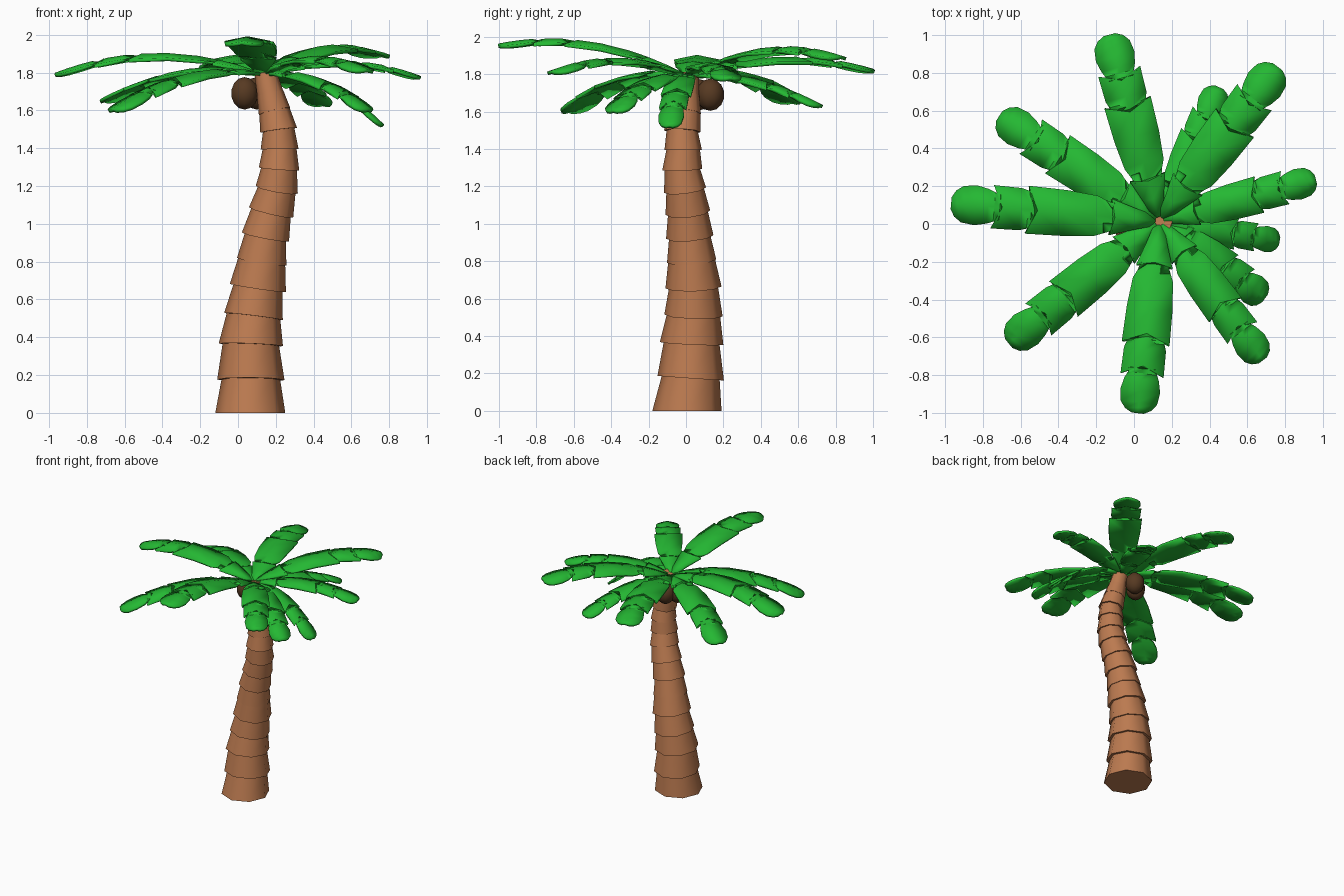
import bpy, math
from mathutils import Vector

if "Cube" in bpy.data.objects:
    bpy.data.objects.remove(bpy.data.objects["Cube"])


def material(name, color):
    m = bpy.data.materials.new(name)
    m.diffuse_color = (*color, 1)
    m.use_nodes = True
    m.node_tree.nodes["Principled BSDF"].inputs["Base Color"].default_value = m.diffuse_color
    return m


bark = material("bark", (0.50, 0.195, 0.08))
leaf = material("leaf", (0.018, 0.48, 0.033))
shell = material("shell", (0.095, 0.042, 0.016))


def make_object(name, verts, faces, mat, angle=40):
    me = bpy.data.meshes.new(name)
    me.from_pydata(verts, [], faces)
    me.materials.append(mat)
    me.shade_smooth()
    me.set_sharp_from_angle(angle=math.radians(angle))
    ob = bpy.data.objects.new(name, me)
    bpy.context.collection.objects.link(ob)
    return ob


# Trunk: stacked tapered rings along a leaning path (x, y, z, bottom radius)
RINGS = [(.065, .005, 0, .185), (.068, .025, .175, .178), (.068, .03, .36, .17),
         (.082, .04, .51, .156), (.105, .04, .66, .15), (.125, .03, .80, .132),
         (.145, .02, .93, .127), (.175, .01, 1.06, .12), (.205, -.005, 1.18, .113),
         (.217, -.02, 1.29, .107), (.22, -.015, 1.395, .1), (.215, -.02, 1.495, .098),
         (.193, -.005, 1.595, .085), (.17, 0, 1.69, .07), (.145, .01, 1.80, .055)]
SIDES = 8
pts = [Vector(r[:3]) for r in RINGS]


def ring(i, radius):
    a, b = pts[max(i - 1, 0)], pts[min(i + 1, len(pts) - 1)]
    up = (b - a).normalized() if i else Vector((0, 0, 1))
    q = Vector((0, 0, 1)).rotation_difference(up)
    angles = [2 * math.pi * k / SIDES for k in range(SIDES)]
    return [pts[i] + q @ Vector((math.cos(t) * radius, math.sin(t) * radius, 0)) for t in angles]


verts, faces = [], []
for i in range(len(RINGS) - 1):
    n, r = len(verts), RINGS[i][3]
    verts += ring(i, r) + ring(i + 1, r * 0.84)
    for k in range(SIDES):
        j = (k + 1) % SIDES
        faces.append((n + k, n + j, n + SIDES + j, n + SIDES + k))
    faces.append(tuple(n + k for k in reversed(range(SIDES))))
    faces.append(tuple(n + SIDES + k for k in range(SIDES)))
make_object("trunk", verts, faces, bark, 50)

# Coconuts hanging behind the trunk top
for i, loc in enumerate([(.10, .13, 1.69), (.035, .06, 1.69)]):
    bpy.ops.mesh.primitive_uv_sphere_add(segments=10, ring_count=7, radius=1, location=loc)
    ob = bpy.context.object
    ob.name = f"coconut_{i + 1}"
    ob.scale = (.075, .075, .086)
    ob.data.materials.append(shell)
    bpy.ops.object.shade_smooth_by_angle(angle=math.radians(50))

# Frond outline: position on rib, position of edge, half width (with torn notches)
OUTLINE = [(0, 0, .025), (.1, .1, .055), (.2, .22, .095), (.205, .205, .07),
           (.3, .29, .105), (.45, .44, .12), (.58, .63, .125), (.6, .6, .09),
           (.66, .66, .11), (.75, .80, .113), (.76, .76, .065), (.82, .82, .09),
           (.88, .88, .104), (.94, .945, .095), (.97, .98, .068), (1, 1, .03)]
CROWN = Vector((.135, .015, 1.795))


def frond(name, tip, mid_z, scale):
    run = Vector((tip[0] - CROWN.x, tip[1] - CROWN.y, 0))
    start = CROWN + run.normalized() * 0.025
    run -= run.normalized() * 0.025
    side = Vector((-run.y, run.x, 0)).normalized()

    def rib(t):
        p = start + run * t
        p.z = (CROWN.z * (2 * t - 1) * (t - 1) + 4 * mid_z * t * (1 - t)
               + tip[2] * t * (2 * t - 1))
        return p

    verts, faces = [], []
    for tc, te, w in OUTLINE:
        w *= scale
        drop = Vector((0, 0, -0.2 * w))
        verts += [rib(te) + side * w + drop, rib(tc), rib(te) - side * w + drop]
    for i in range(len(OUTLINE) - 1):
        a = 3 * i
        faces += [(a, a + 1, a + 4, a + 3), (a + 1, a + 2, a + 5, a + 4)]
    ob = make_object(name, verts, faces, leaf)
    mod = ob.modifiers.new("thickness", "SOLIDIFY")
    mod.thickness = 0.018
    mod.offset = 0


# Fronds: tip position, height at mid-length, width scale
FRONDS = [((-.13, 1.0, 1.82), 1.885, 1), ((.76, .83, 1.89), 1.935, 1),
          ((.96, .235, 1.775), 1.855, .78), ((.765, -.09, 1.52), 1.74, .65),
          ((.69, -.39, 1.60), 1.765, .8), ((.68, -.72, 1.81), 1.88, .85),
          ((.02, -1.0, 1.955), 1.965, 1), ((-.66, -.63, 1.60), 1.785, .95),
          ((-.965, .11, 1.79), 1.895, 1), ((-.71, .57, 1.65), 1.805, .95),
          ((.45, .72, 1.63), 1.765, .75)]
for i, (tip, mid_z, scale) in enumerate(FRONDS):
    frond(f"frond_{i + 1}", tip, mid_z, scale)
